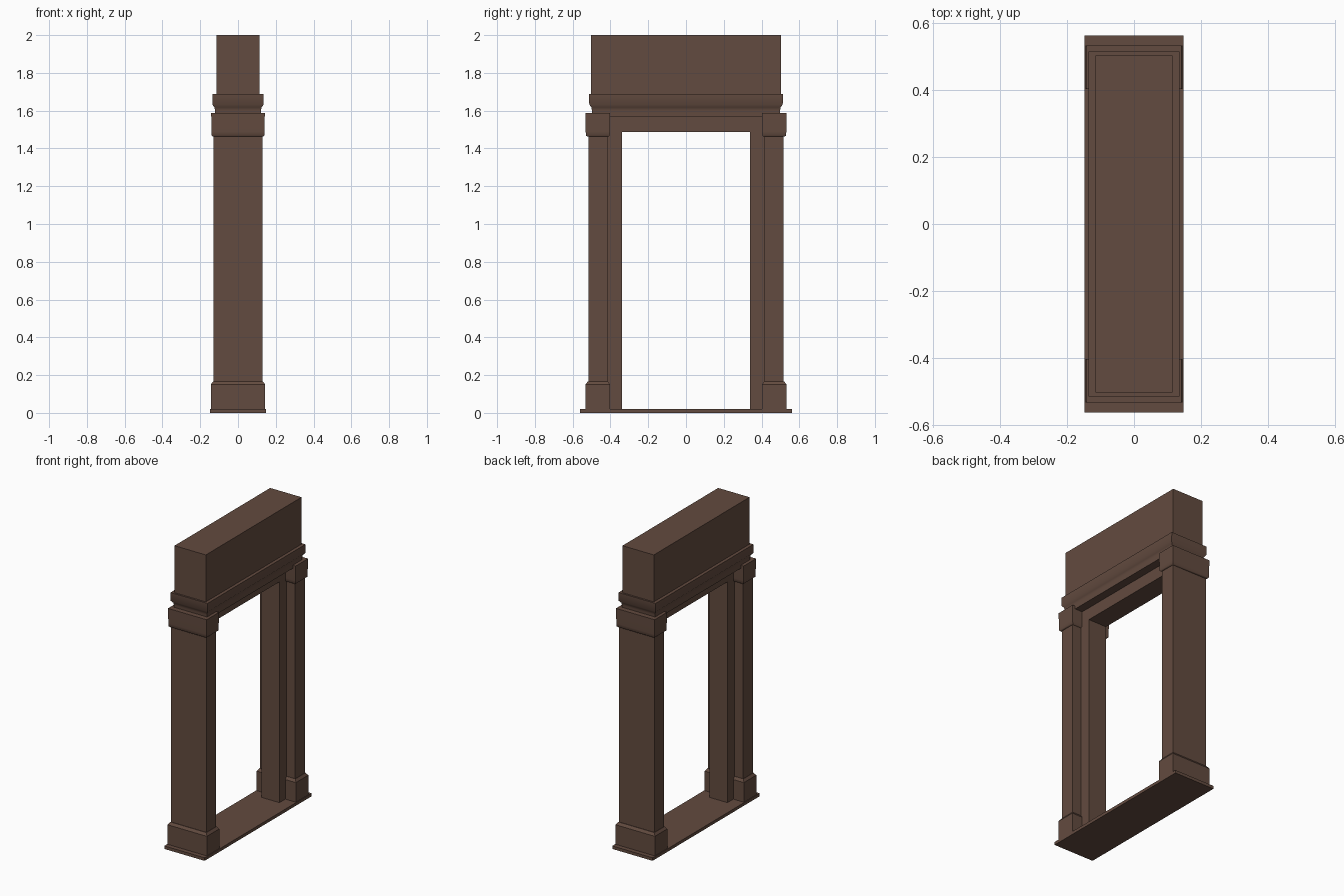
import bpy, bmesh

if "Cube" in bpy.data.objects:
    bpy.data.objects.remove(bpy.data.objects["Cube"])

wood = bpy.data.materials.new("dark brown wood")
wood.diffuse_color = (0.124, 0.070, 0.050, 1)
wood.use_nodes = True
wood.node_tree.nodes["Principled BSDF"].inputs["Base Color"].default_value = wood.diffuse_color


def stack(name, rings, cy=0.0, smooth=False):
    """Loft rectangles given as (z, half width x, half width y), centred on y = cy."""
    bm = bmesh.new()
    loops = []
    for z, hx, hy in rings:
        loops.append([bm.verts.new((sx * hx, cy + sy * hy, z))
                      for sx, sy in ((-1, -1), (1, -1), (1, 1), (-1, 1))])
    bm.faces.new(loops[0][::-1])
    bm.faces.new(loops[-1])
    for a, b in zip(loops, loops[1:]):
        for i in range(4):
            j = (i + 1) % 4
            bm.faces.new((a[i], a[j], b[j], b[i]))
    me = bpy.data.meshes.new(name)
    bm.to_mesh(me)
    bm.free()
    me.materials.append(wood)
    ob = bpy.data.objects.new(name, me)
    bpy.context.collection.objects.link(ob)
    if smooth:
        bpy.ops.object.select_all(action='DESELECT')
        ob.select_set(True)
        bpy.context.view_layer.objects.active = ob
        bpy.ops.object.shade_smooth_by_angle(angle=0.9)
    return ob


# threshold plate
stack("threshold", [(0, 0.148, 0.562), (0.02, 0.148, 0.562)])

for side, s in (("near", -1), ("far", 1)):
    # outer post with plinth and capital
    stack(side + "_post", [(0.01, 0.13, 0.051), (1.58, 0.13, 0.051)], s * 0.466)
    stack(side + "_plinth", [(0.015, 0.144, 0.065), (0.15, 0.144, 0.065),
                             (0.167, 0.132, 0.053)], s * 0.467)
    stack(side + "_capital", [(1.462, 0.132, 0.055), (1.468, 0.139, 0.063),
                              (1.49, 0.14, 0.064), (1.588, 0.142, 0.065)],
          s * 0.467, True)
    # inner jamb
    stack(side + "_jamb", [(0.005, 0.067, 0.04), (1.57, 0.067, 0.04)], s * 0.38)

# lintel between the jambs
stack("lintel", [(1.487, 0.067, 0.342), (1.575, 0.067, 0.342)])

# coved cornice
stack("cornice", [(1.568, 0.122, 0.498), (1.602, 0.122, 0.498), (1.618, 0.125, 0.501),
                  (1.632, 0.136, 0.512), (1.688, 0.136, 0.514)], 0, True)

# tall header block
stack("header", [(1.68, 0.115, 0.502), (2.0, 0.115, 0.502)])
